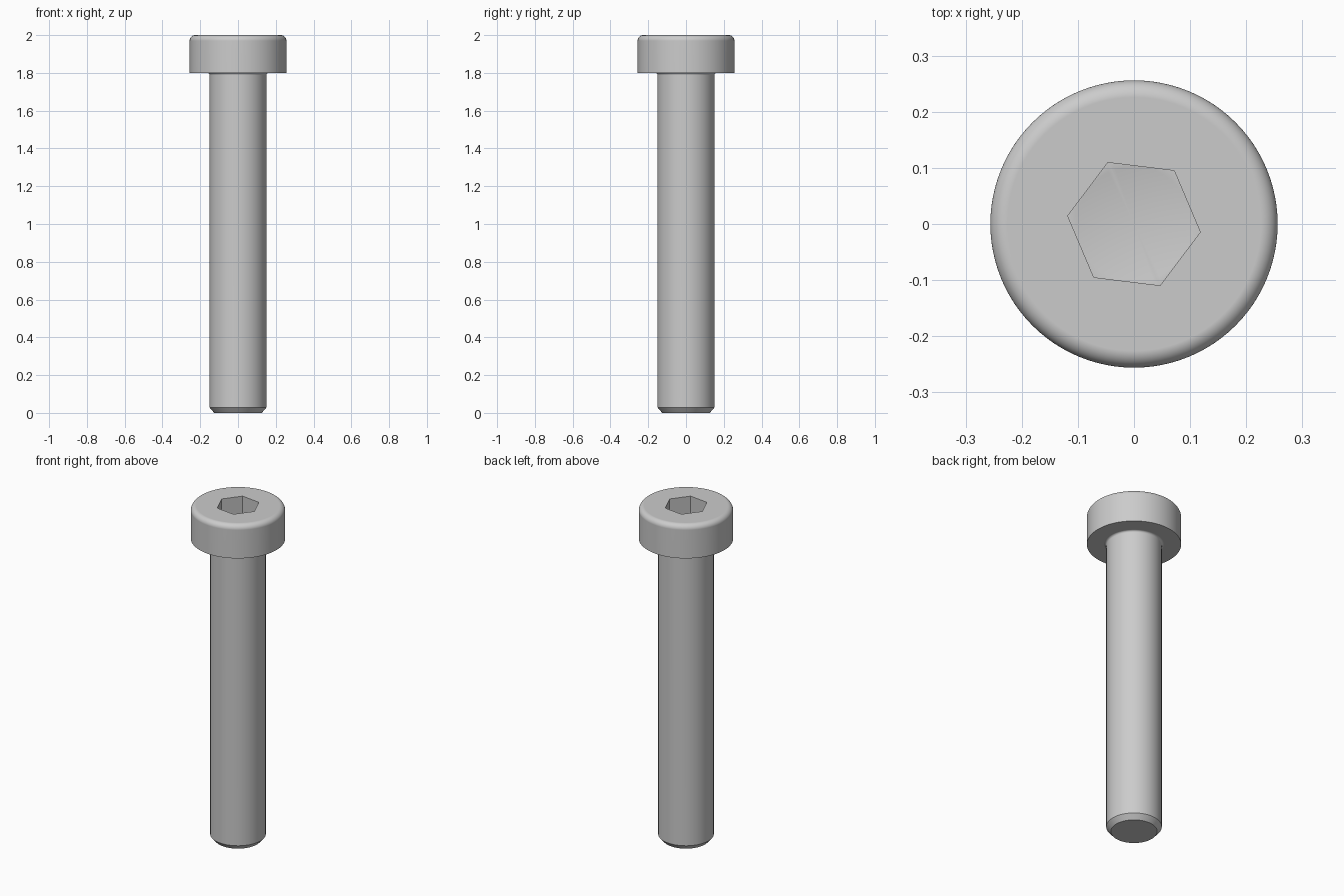
import bpy, bmesh
from math import sin, cos, pi, radians

SEGMENTS = 96
SHAFT_R, HEAD_R = 0.151, 0.256
HEAD_Z, TOP_Z = 1.8, 2.0
CHAMFER, NECK_FILLET, RIM_FILLET = 0.025, 0.012, 0.03
SOCKET_R, SOCKET_DEPTH, SOCKET_TURN = 0.119, 0.115, radians(-7)

cube = bpy.data.objects.get("Cube")
if cube:
    bpy.data.objects.remove(cube, do_unlink=True)

# Single plain steel colour
steel = bpy.data.materials.new("grey_steel")
steel.use_nodes = True
grey = (0.6, 0.6, 0.6, 1)
steel.diffuse_color = grey
steel.node_tree.nodes["Principled BSDF"].inputs["Base Color"].default_value = grey


def lathe(name, profile, sides, turn=0.0):
    """Revolve (radius, z) points about z; a zero radius makes a pole."""
    bm = bmesh.new()
    rings = []
    for r, z in profile:
        count = sides if r > 0 else 1
        rings.append([bm.verts.new((r * cos(turn + 2 * pi * i / sides),
                                    r * sin(turn + 2 * pi * i / sides), z))
                      for i in range(count)])
    for low, high in zip(rings, rings[1:]):
        for i in range(sides):
            j = (i + 1) % sides
            if len(low) == 1:
                bm.faces.new((low[0], high[j], high[i]))
            else:
                bm.faces.new((low[i], low[j], high[j], high[i]))
    # Flat caps on open ends
    if len(rings[0]) > 1:
        bm.faces.new(rings[0][::-1])
    bm.faces.new(rings[-1])
    bmesh.ops.recalc_face_normals(bm, faces=bm.faces)
    mesh = bpy.data.meshes.new(name)
    bm.to_mesh(mesh)
    bm.free()
    mesh.materials.append(steel)
    obj = bpy.data.objects.new(name, mesh)
    bpy.context.collection.objects.link(obj)
    return obj


def arc(cx, cz, radius, start, end, steps):
    angles = [radians(start + (end - start) * i / steps) for i in range(steps + 1)]
    return [(cx + radius * cos(a), cz + radius * sin(a)) for a in angles]


# Chamfered tip, shaft, neck fillet, and head with a rounded rim
profile = [(SHAFT_R - CHAMFER, 0), (SHAFT_R, CHAMFER + 0.004)]
profile += arc(SHAFT_R + NECK_FILLET, HEAD_Z - NECK_FILLET, NECK_FILLET, 180, 90, 5)
profile += [(HEAD_R, HEAD_Z)]
profile += arc(HEAD_R - RIM_FILLET, TOP_Z - RIM_FILLET, RIM_FILLET, 0, 90, 10)
screw = lathe("socket_screw", profile, SEGMENTS)

# Hexagonal socket with a drilled conical floor
floor_z = TOP_Z - SOCKET_DEPTH
drill_r = SOCKET_R * cos(pi / 6) - 0.0005
hexagon = lathe("hex_cutter", [(SOCKET_R, floor_z), (SOCKET_R, TOP_Z + 0.1)], 6, SOCKET_TURN)
drill = lathe("drill_cutter", [(0, floor_z - drill_r * 0.577), (drill_r, floor_z),
                               (drill_r, floor_z + 0.03)], SEGMENTS)
for cutter in (hexagon, drill):
    cut = screw.modifiers.new(cutter.name, "BOOLEAN")
    cut.operation = "DIFFERENCE"
    cut.solver = "EXACT"
    cut.object = cutter

bpy.ops.object.select_all(action="DESELECT")
bpy.context.view_layer.objects.active = screw
screw.select_set(True)
for cutter in (hexagon, drill):
    bpy.ops.object.modifier_apply(modifier=cutter.name)
    bpy.data.objects.remove(cutter, do_unlink=True)

# Smooth round surfaces, crisp edges, flat end faces
bpy.ops.object.shade_smooth_by_angle(angle=radians(30))
weighted = screw.modifiers.new("flat_ends", "WEIGHTED_NORMAL")
weighted.keep_sharp = True
